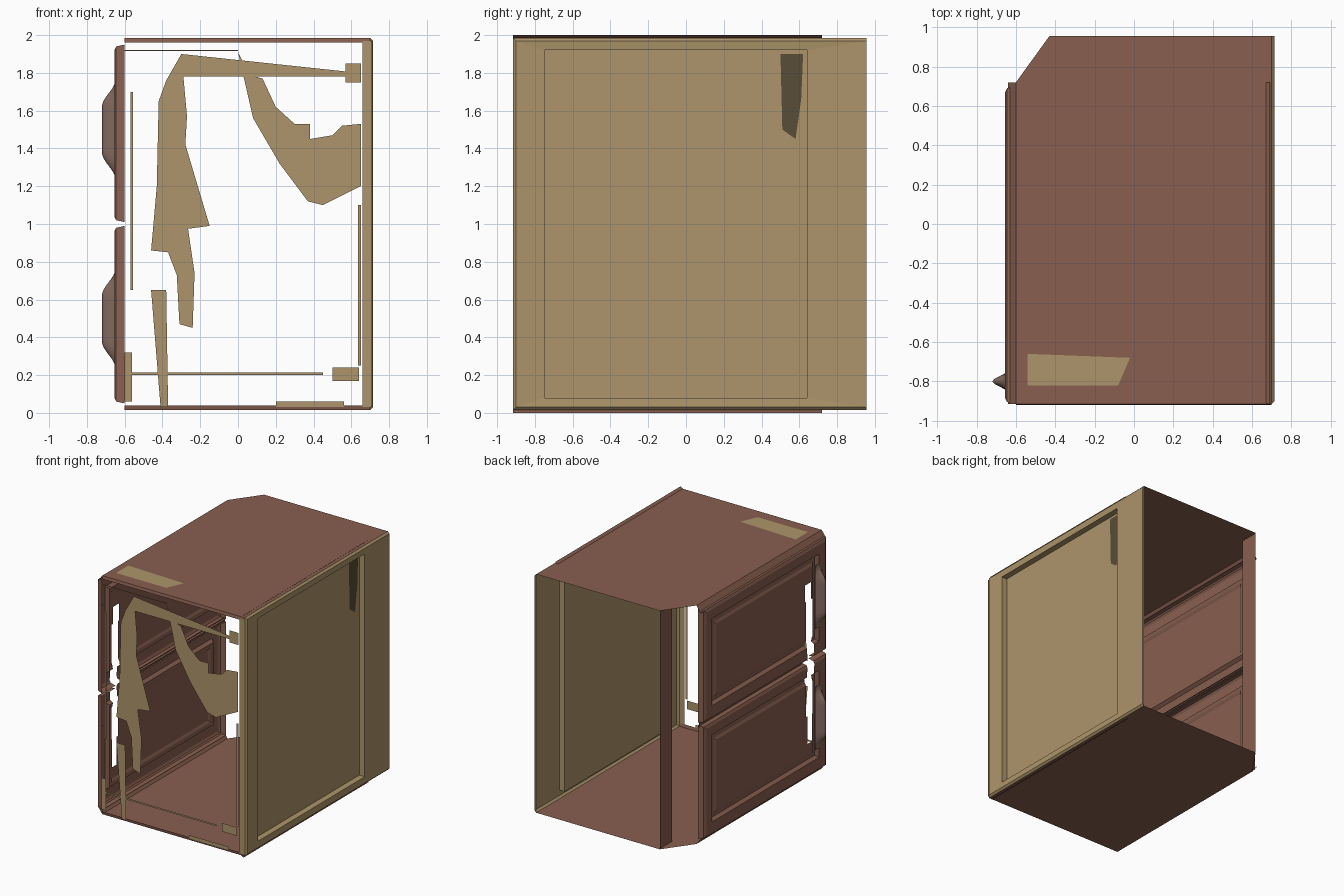
import bpy, bmesh, math
from mathutils import Vector

if "Cube" in bpy.data.objects:
    bpy.data.objects.remove(bpy.data.objects["Cube"])


def material(name, rgb):
    m = bpy.data.materials.new(name)
    m.diffuse_color = (*rgb, 1)
    m.use_nodes = True
    m.node_tree.nodes["Principled BSDF"].inputs["Base Color"].default_value = m.diffuse_color
    return m


RED = material("red_wood", (0.25, 0.115, 0.08))
TAN = material("tan_wood", (0.42, 0.30, 0.145))
DARK = material("dark_stain", (0.10, 0.075, 0.04))
METAL = material("handle_finish", (0.24, 0.15, 0.12))


def finish(name, bm, mat, out=None, smooth=False):
    """Turn a bmesh into an object, with sheets facing the given way."""
    bm.normal_update()
    if out:
        bad = [f for f in bm.faces if f.normal.dot(Vector(out)) < -0.01]
        bmesh.ops.reverse_faces(bm, faces=bad)
    me = bpy.data.meshes.new(name)
    bm.to_mesh(me)
    bm.free()
    me.materials.append(mat)
    ob = bpy.data.objects.new(name, me)
    bpy.context.collection.objects.link(ob)
    if smooth:
        for p in me.polygons:
            p.use_smooth = True
    return ob


def sheet(name, points, mat, out):
    """Flat single-sided outline."""
    bm = bmesh.new()
    f = bm.faces.new([bm.verts.new(p) for p in points])
    bmesh.ops.triangulate(bm, faces=[f])
    return finish(name, bm, mat, out)


def relief(name, rings, mat, out, holes=()):
    """Side panel from nested rectangles (y0, y1, z0, z1, x); holes are y/z boxes."""
    bm = bmesh.new()
    loops = [[bm.verts.new((x, y, z)) for y, z in ((a, c), (b, c), (b, d), (a, d))]
             for a, b, c, d, x in rings]
    for p, q in zip(loops, loops[1:]):
        for i in range(4):
            j = (i + 1) % 4
            bm.faces.new((p[i], p[j], q[j], q[i]))
    bm.faces.new(loops[-1])
    for a, b, c, d in holes:
        for co, no in (((0, a, 0), (0, 1, 0)), ((0, b, 0), (0, 1, 0)),
                       ((0, 0, c), (0, 0, 1)), ((0, 0, d), (0, 0, 1))):
            bmesh.ops.bisect_plane(bm, geom=bm.verts[:] + bm.edges[:] + bm.faces[:],
                                   plane_co=co, plane_no=no)
        gone = []
        for f in bm.faces:
            m = f.calc_center_median()
            if a < m.y < b and c < m.z < d:
                gone.append(f)
        bmesh.ops.delete(bm, geom=gone, context='FACES')
    return finish(name, bm, mat, out)


# Top and floor sheets, notched at the back left corner
outline = [(-0.60, -0.915), (0.70, -0.915), (0.70, 0.955), (-0.43, 0.955),
           (-0.43, 0.72), (-0.60, 0.72)]
for name, z, out in (("top_board", 1.985, 1), ("floor_board", 0.015, -1)):
    sheet(name, [(x, y, z) for x, y in outline], RED, (0, 0, out))
    # rounded front lip and side ridge
    lip = z - 0.025 * out
    sheet(name + "_lip", [(-0.6, -0.915, z), (0.7, -0.915, z),
                          (0.7, -0.92, lip), (-0.6, -0.92, lip)], RED, (0, -1, 0))
    ridge = z + 0.015 * out
    sheet(name + "_ridge", [(0.67, -0.915, z), (0.69, -0.915, ridge),
                            (0.69, 0.72, ridge), (0.67, 0.72, z)], RED, (0, 0, out))
    # sloped band joining the board to the drawer side
    s = z - 0.055 * out
    sheet(name + "_left_band", [(-0.6, -0.915, z), (-0.6, 0.72, z),
                                (-0.64, 0.72, s), (-0.64, -0.915, s)], RED, (-1, 0, 0))
sheet("top_worn_patch", [(-0.54, -0.82, 1.987), (-0.08, -0.82, 1.987), (-0.02, -0.68, 1.987),
                         (-0.54, -0.66, 1.987)], TAN, (0, 0, 1))

# Right side: frame with recessed panel
relief("right_side_panel", [(-0.915, 0.955, 0.015, 1.985, 0.70), (-0.90, 0.955, 0.03, 1.97, 0.715),
                            (-0.75, 0.64, 0.08, 1.92, 0.71), (-0.75, 0.64, 0.08, 1.92, 0.66)],
       TAN, (1, 0, 0))
sheet("right_front_post", [(0.66, -0.92, 0.03), (0.71, -0.92, 0.03),
                           (0.71, -0.92, 1.97), (0.66, -0.92, 1.97)], TAN, (0, -1, 0))
sheet("right_panel_stain", [(0.663, y, z) for y, z in
                            ((0.50, 1.90), (0.62, 1.90), (0.61, 1.66), (0.58, 1.45), (0.51, 1.50),
                             (0.55, 1.64))], DARK, (1, 0, 0))

# Narrow wall at the back left notch
sheet("back_left_strip", [(-0.43, 0.80, 0.02), (-0.43, 0.955, 0.02),
                          (-0.43, 0.955, 1.98), (-0.43, 0.80, 1.98)], RED, (-1, 0, 0))

# Left side: two drawers with raised frames, broken through beside the handles
gaps = [(-0.74, -0.65, 0.55, 1.50), (-0.72, -0.64, 1.50, 1.64), (-0.73, -0.67, 0.32, 0.55)]
for name, lo, hi in (("lower_drawer", 0.05, 0.99), ("upper_drawer", 1.01, 1.95)):
    def ring(i, x):
        return (-0.915 + i, 0.70 - i, lo + i, hi - i, x)
    relief(name, [ring(0, -0.60), ring(0.01, -0.645), ring(0.03, -0.655), ring(0.11, -0.65),
                  ring(0.13, -0.625), ring(0.16, -0.63), ring(0.18, -0.64)],
           RED, (-1, 0, 0), gaps)
sheet("drawer_divider", [(-0.615, -0.64, 0.98), (-0.615, 0.71, 0.98),
                         (-0.615, 0.71, 1.02), (-0.615, -0.64, 1.02)], RED, (-1, 0, 0))

# Drawer handles: swept ridge with flat-topped bump profile
for name, mid in (("lower_handle", 0.50), ("upper_handle", 1.50)):
    bm = bmesh.new()
    rows = []
    for i in range(25):
        t = i / 12 - 1
        rise = min(1, 1.9 * (1 - abs(t)))
        rise = rise * rise * (3 - 2 * rise)
        rows.append([bm.verts.new((-0.65 - 0.07 * rise * math.cos(u * math.pi / 2) ** 1.5,
                                   -0.80 + 0.045 * u, mid + 0.26 * t))
                     for u in (-0.98, -0.6, -0.3, 0, 0.3, 0.6, 0.98)])
    for p, q in zip(rows, rows[1:]):
        for j in range(6):
            bm.faces.new((p[j], p[j + 1], q[j + 1], q[j]))
    finish(name, bm, METAL, (-1, 0, 0), smooth=True)

# Remaining torn pieces of the front sheet
scraps = {
    "front_scrap_right": [(0.0, 1.91), (0.06, 1.79), (0.13, 1.77), (0.20, 1.62), (0.30, 1.53),
                          (0.38, 1.53), (0.38, 1.45), (0.50, 1.47), (0.55, 1.52), (0.65, 1.53),
                          (0.65, 1.46), (0.48, 1.39), (0.64, 1.38), (0.65, 1.20), (0.55, 1.17),
                          (0.45, 1.10), (0.37, 1.12), (0.22, 1.32), (0.08, 1.56)],
    "front_scrap_left": [(-0.42, 1.65), (-0.38, 1.76), (-0.30, 1.90), (-0.29, 1.80), (0.64, 1.80),
                         (0.64, 1.78), (-0.30, 1.78), (-0.35, 1.70), (-0.35, 1.60), (-0.27, 1.57),
                         (-0.28, 1.40), (-0.35, 1.40), (-0.34, 1.10), (-0.28, 1.03), (-0.15, 0.99),
                         (-0.30, 0.97), (-0.32, 0.80), (-0.23, 0.74), (-0.24, 0.45), (-0.31, 0.47),
                         (-0.29, 0.64), (-0.37, 0.85), (-0.46, 0.86), (-0.43, 1.20)],
    "front_scrap_low": [(-0.46, 0.65), (-0.38, 0.65), (-0.38, 0.30), (-0.37, 0.03), (-0.41, 0.03),
                        (-0.43, 0.30)],
}
for name, pts in scraps.items():
    sheet(name, [(x, -0.93, z) for x, z in pts], TAN, (0, -1, 0))
strips = [(-0.60, 0.45, 0.20, 0.213), (0.50, 0.64, 0.17, 0.24), (-0.57, -0.555, 0.65, 1.70),
          (0.635, 0.65, 0.25, 1.10), (0.57, 0.65, 1.75, 1.85), (0.20, 0.56, 0.03, 0.06),
          (-0.60, 0.0, 1.915, 1.922), (-0.60, -0.56, 0.06, 0.32)]
for i, (a, b, c, d) in enumerate(strips):
    sheet(f"front_sliver_{i + 1}", [(a, -0.925, c), (b, -0.925, c), (b, -0.925, d), (a, -0.925, d)],
          TAN, (0, -1, 0))
